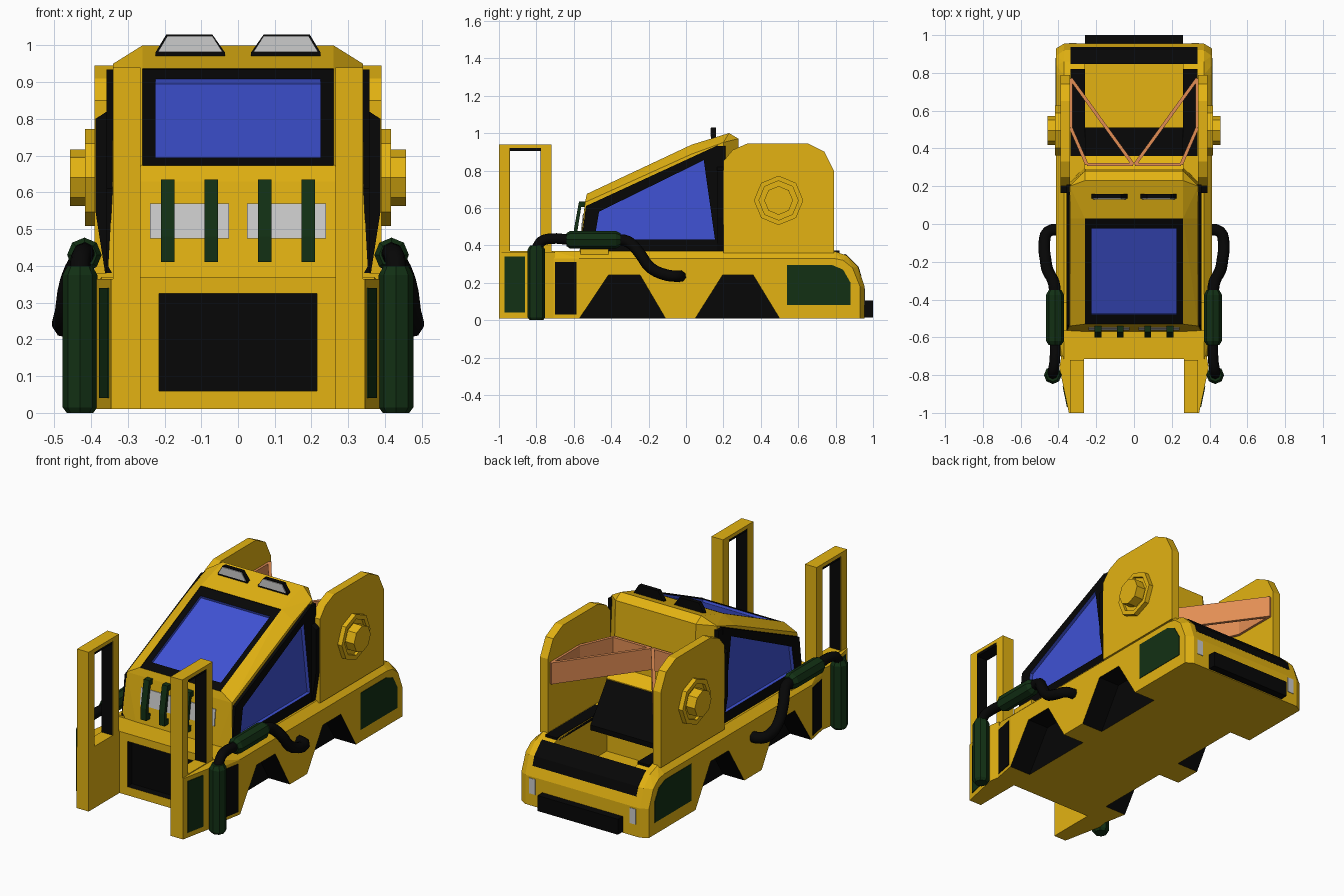
import bpy, bmesh
from math import cos, sin, pi
from mathutils import Vector

if "Cube" in bpy.data.objects:
    bpy.data.objects.remove(bpy.data.objects["Cube"])

def material(name, rgb):
    m = bpy.data.materials.new(name)
    m.diffuse_color = (*rgb, 1)
    m.use_nodes = True
    m.node_tree.nodes["Principled BSDF"].inputs["Base Color"].default_value = m.diffuse_color
    return m

YELLOW = material("yellow_paint", (0.77, 0.45, 0.006))
BLACK = material("black_trim", (0.002, 0.002, 0.002))
GREEN = material("dark_green", (0.006, 0.03, 0.007))
BLUE = material("blue_glass", (0.05, 0.085, 0.66))
ORANGE = material("orange_brace", (0.76, 0.27, 0.09))

def finish(name, bm, mat, mirror):
    if mirror:
        dup = bmesh.ops.duplicate(bm, geom=bm.verts[:] + bm.edges[:] + bm.faces[:])["geom"]
        for v in dup:
            if isinstance(v, bmesh.types.BMVert):
                v.co.x *= -1
    bmesh.ops.recalc_face_normals(bm, faces=bm.faces)
    me = bpy.data.meshes.new(name)
    bm.to_mesh(me)
    bm.free()
    if mat:
        me.materials.append(mat)
    ob = bpy.data.objects.new(name, me)
    bpy.context.collection.objects.link(ob)
    return ob

def prism(name, pts, axis, a, b, mat, mirror=False):
    """Extrude a 2D outline along an axis from a to b."""
    def place(p, d):
        return {"x": (d, *p), "y": (p[0], d, p[1]), "z": (*p, d)}[axis]
    bm = bmesh.new()
    lo = [bm.verts.new(place(p, a)) for p in pts]
    hi = [bm.verts.new(place(p, b)) for p in pts]
    bm.faces.new(lo)
    bm.faces.new(hi)
    for i in range(len(pts)):
        bm.faces.new((lo[i - 1], lo[i], hi[i], hi[i - 1]))
    return finish(name, bm, mat, mirror)

def box(name, x, y, z, mat, mirror=False):
    return prism(name, [(x[0], y[0]), (x[1], y[0]), (x[1], y[1]), (x[0], y[1])], "z", *z, mat, mirror)

def hull(name, half, mat):
    """Convex shell of points given for the right half."""
    bm = bmesh.new()
    for x, y, z in half:
        bm.verts.new((x, y, z))
        bm.verts.new((-x, y, z))
    out = bmesh.ops.convex_hull(bm, input=bm.verts)
    junk = {g for g in out["geom_interior"] + out["geom_unused"] if isinstance(g, bmesh.types.BMVert)}
    bmesh.ops.delete(bm, geom=list(junk), context="VERTS")
    bmesh.ops.dissolve_limit(bm, angle_limit=0.02, verts=bm.verts, edges=bm.edges)
    return finish(name, bm, mat, False)

def cut(target, cutters):
    """Carve the cutters out; the cut faces take the cutter's colour."""
    for c in cutters:
        c.hide_render = True
        m = target.modifiers.new("cut", "BOOLEAN")
        m.operation, m.solver, m.object = "DIFFERENCE", "EXACT", c
        m.material_mode = "TRANSFER"
    dg = bpy.context.evaluated_depsgraph_get()
    me = bpy.data.meshes.new_from_object(target.evaluated_get(dg))
    target.modifiers.clear()
    target.data = me

def turned(name, centre, axis, rings, mat, n=8):
    """Mirrored n-sided turned part; rings are (radius, distance along axis)."""
    axis = Vector(axis)
    u = Vector((0, 0, 1)) if abs(axis.z) < 0.5 else Vector((1, 0, 0))
    w = axis.cross(u)
    bm = bmesh.new()
    loops = [[bm.verts.new(Vector(centre) + axis * d + r * (u * cos(2 * pi * k / n) + w * sin(2 * pi * k / n)))
              for k in range(n)] for r, d in rings]
    for p, q in zip(loops, loops[1:]):
        for k in range(n):
            bm.faces.new((p[k - 1], p[k], q[k], q[k - 1]))
    bm.faces.new(loops[0])
    bm.faces.new(loops[-1])
    return finish(name, bm, mat, True)

def hose(name, pts, r):
    for s in (1, -1):
        cu = bpy.data.curves.new(name, "CURVE")
        cu.dimensions, cu.resolution_u = "3D", 3
        cu.bevel_depth, cu.bevel_resolution, cu.use_fill_caps = r, 2, True
        sp = cu.splines.new("BEZIER")
        sp.bezier_points.add(len(pts) - 1)
        for bp, (x, y, z) in zip(sp.bezier_points, pts):
            bp.co = (s * x, y, z)
            bp.handle_left_type = bp.handle_right_type = "AUTO"
        cu.materials.append(BLACK)
        bpy.context.collection.objects.link(bpy.data.objects.new(name, cu))

# Chassis: chamfered hull with a rounded tail
inner = [(-0.715, 0.37), (0.79, 0.37), (0.86, 0.345), (0.92, 0.285), (0.955, 0.18), (0.955, 0.01)]
outer = [(-0.57, 0.01), (-0.57, 0.33), (0.79, 0.33), (0.84, 0.32), (0.89, 0.28), (0.93, 0.18), (0.93, 0.01)]
chassis = hull("chassis", [(0.37, *p) for p in inner] + [(0.412, *p) for p in outer]
               + [(0.385, -0.715, 0.01), (0.385, -0.715, 0.33)], YELLOW)

# Wheel arches, grille recess and rear bed
arches = ([(-0.6, -0.036), (-0.415, 0.24), (-0.245, 0.24), (-0.083, -0.036)],
          [(0.021, -0.036), (0.195, 0.24), (0.36, 0.24), (0.528, -0.036)])
cutters = [prism("arch_cutter", p, "x", s * 0.275, s * 0.5, BLACK) for p in arches for s in (1, -1)]
cutters.append(box("grille_cutter", (-0.215, 0.215), (-0.9, -0.67), (0.06, 0.325), BLACK))
cutters.append(box("bed_cutter", (-0.26, 0.26), (0.36, 0.85), (0.12, 0.6), YELLOW))
cut(chassis, cutters)

# Chassis trim panels
prism("rear_side_panel", [(0.54, 0.08), (0.54, 0.295), (0.78, 0.295), (0.84, 0.27), (0.88, 0.2), (0.88, 0.08)],
      "x", 0.39, 0.415, GREEN, True)
prism("front_side_panel", [(0.375, -0.7), (0.39, -0.7), (0.413, -0.585), (0.39, -0.585)], "z", 0.03, 0.31, BLACK, True)
box("fender_step", (0.34, 0.39), (-0.565, -0.415), (0.34, 0.38), YELLOW, True)

# Rear bed rim, sloped panel, bumper and tail lamps
box("bed_rim_side", (0.26, 0.335), (0.36, 0.82), (0.35, 0.3725), BLACK, True)
prism("bed_rim_rear", [(0.848, 0.33), (0.848, 0.354), (0.861, 0.348), (0.922, 0.287), (0.938, 0.235), (0.92, 0.24)],
      "x", -0.335, 0.335, BLACK)
prism("bed_slope", [(0.34, 0.54), (0.36, 0.54), (0.51, 0.33), (0.51, 0.3), (0.34, 0.3)], "x", -0.26, 0.26, BLACK)
prism("bed_head", [(0.28, 0.36), (0.28, 0.6), (0.36, 0.545), (0.36, 0.36)], "x", -0.262, 0.262, YELLOW)
box("rear_bumper", (-0.26, 0.26), (0.94, 1.0), (0.015, 0.105), BLACK)
box("tail_lamp", (0.305, 0.345), (0.94, 0.958), (0.08, 0.17), None, True)

# Cab shell with side window frames
ridge = [(-0.57, 0.36), (-0.53, 0.675), (0.03, 0.938), (0.23, 1.0), (0.28, 0.97), (0.3, 0.36)]
edge = [(-0.54, 0.63), (0.03, 0.888), (0.2, 0.95)]
cab = hull("cab", [(0.26, *p) for p in ridge] + [(0.34, *p) for p in edge]
           + [(0.355, -0.565, 0.36), (0.355, 0.21, 0.36)], YELLOW)
frames = [prism("side_window_frame", [(-0.565, 0.37), (-0.535, 0.61), (0.17, 0.935), (0.2, 0.37)],
                "x", s * 0.32, s * 0.358, BLACK) for s in (1, -1)]

# Windshield and side windows are shallow recesses in the cab
def slope(y, drop):
    return (y, 0.675 + (y + 0.53) * 0.263 / 0.56 - drop)

shield = prism("shield_cutter", [slope(-0.53, 0.004), slope(0.03, 0.004), slope(0.0, -0.1), slope(-0.56, -0.1)],
               "x", -0.26, 0.26, BLACK)
glass = prism("glass_cutter", [slope(-0.475, 0.02), slope(-0.02, 0.02), slope(-0.025, 0.002), slope(-0.48, 0.002)],
              "x", -0.225, 0.225, BLUE)
sides = [prism("side_glass_cutter", [(-0.49, 0.43), (-0.465, 0.58), (0.095, 0.855), (0.155, 0.43)],
               "x", s * 0.338, s * 0.4, BLUE) for s in (1, -1)]
cut(cab, [shield, glass] + sides)
for f, s in zip(frames, sides):
    cut(f, [s])
for c in cutters + [shield, glass] + sides:
    bpy.data.objects.remove(c)

# Rear pillars
prism("rear_pillar", [(0.33, 0.37), (0.36, 0.37), (0.388, 0.55), (0.388, 0.8), (0.357, 0.82), (0.357, 0.93), (0.33, 0.93)],
      "y", 0.165, 0.21, BLACK, True)

# Hood lamps with guard bars
prism("hood_lamp", [(-0.563, 0.475), (-0.551, 0.57), (-0.5, 0.57), (-0.5, 0.475)], "x", 0.025, 0.24, None, True)
guard = [(-0.53, 0.635), (-0.572, 0.635), (-0.6, 0.48), (-0.6, 0.41), (-0.55, 0.41),
         (-0.55, 0.44), (-0.58, 0.44), (-0.58, 0.48), (-0.56, 0.605), (-0.53, 0.605)]
for x in (0.055, 0.173):
    prism("lamp_guard", guard, "x", x, x + 0.036, GREEN, True)

# Roof lamps
prism("roof_lamp_case", [(0.035, 0.965), (0.225, 0.965), (0.225, 0.98), (0.195, 1.03), (0.07, 1.03), (0.035, 0.98)],
      "y", 0.135, 0.16, BLACK, True)
prism("roof_lamp_lens", [(0.042, 0.982), (0.218, 0.982), (0.192, 1.026), (0.07, 1.026)], "y", 0.13, 0.15, None, True)

# Rear side plates with hubs
prism("side_plate", [(0.2, 0.36), (0.2, 0.85), (0.25, 0.91), (0.33, 0.945), (0.65, 0.945), (0.74, 0.9), (0.79, 0.8), (0.79, 0.36)],
      "x", 0.34, 0.39, YELLOW, True)
turned("side_hub", (0, 0.495, 0.64), (1, 0, 0),
       [(0.132, 0.38), (0.132, 0.417), (0.105, 0.417), (0.105, 0.4), (0.077, 0.4), (0.077, 0.457)], YELLOW)

# Orange braces between the plates
loop = [Vector(p) for p in ((0.335, 0.77), (0.335, 0.51), (0.25, 0.315), (0.005, 0.315))]
for i, q in enumerate(loop):
    p = loop[i - 1]
    t = (q - p).normalized() * 0.009
    n = Vector((-t.y, t.x))
    prism("brace", [p + n, q + n, q - n, p - n], "z", 0.65, 0.775, ORANGE, True)

# Front lift frames: base, two posts, top link, black lining, angled outer wedge
box("lift_base", (0.265, 0.34), (-1.0, -0.7), (0.01, 0.37), YELLOW, True)
for y in (-1.0, -0.775):
    box("lift_post", (0.265, 0.34), (y, y + 0.055), (0.36, 0.94), YELLOW, True)
box("lift_top", (0.265, 0.34), (-0.96, -0.76), (0.92, 0.94), YELLOW, True)
box("lift_lining_top", (0.267, 0.338), (-0.945, -0.775), (0.905, 0.922), BLACK, True)
for y in (-0.946, -0.778):
    box("lift_lining", (0.267, 0.338), (y, y + 0.004), (0.37, 0.92), BLACK, True)
prism("lift_wedge", [(0.33, -1.0), (0.345, -1.0), (0.395, -0.76), (0.385, -0.7), (0.33, -0.7)], "z", 0.01, 0.365, YELLOW, True)
prism("lift_wedge_panel", [(0.34, -0.97), (0.355, -0.97), (0.378, -0.86), (0.36, -0.86)], "z", 0.04, 0.34, GREEN, True)

# Exhaust canisters and hoses
turned("upright_canister", (0.43, -0.8, 0), (0, 0, 1),
       [(0.036, 0), (0.047, 0.015), (0.047, 0.375), (0.034, 0.4)], GREEN)
turned("level_canister", (0.418, -0.64, 0.43), (0, 1, 0),
       [(0.034, 0), (0.047, 0.02), (0.047, 0.265), (0.034, 0.29)], GREEN)
hose("front_hose", [(0.43, -0.8, 0.38), (0.428, -0.775, 0.42), (0.42, -0.73, 0.435), (0.418, -0.62, 0.43)], 0.028)
hose("side_hose", [(0.418, -0.37, 0.43), (0.425, -0.31, 0.42), (0.455, -0.25, 0.36), (0.468, -0.19, 0.28),
                   (0.475, -0.1, 0.24), (0.455, -0.04, 0.235), (0.385, -0.03, 0.235)], 0.031)
